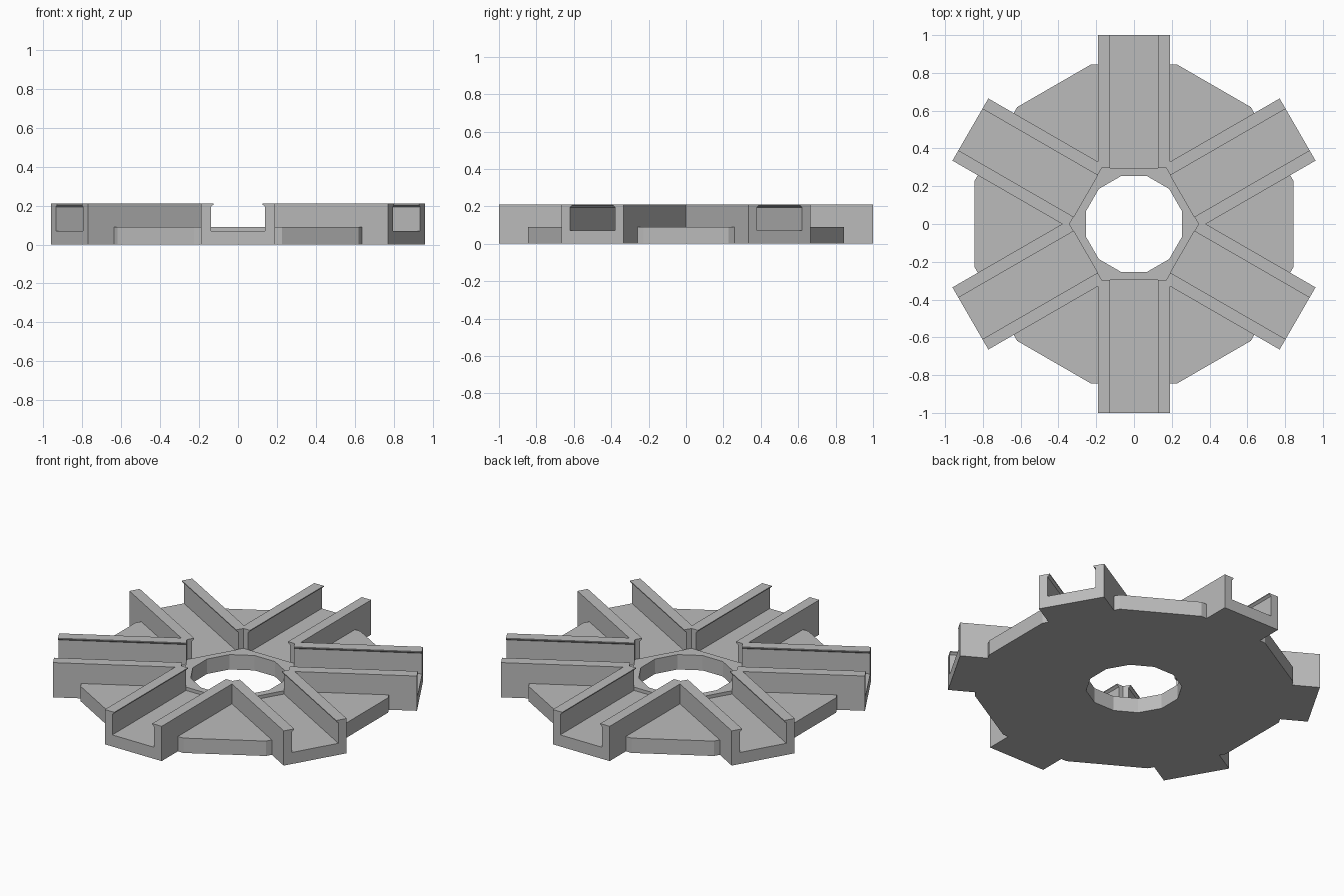
import bpy, bmesh
from math import radians, sin, cos, tan
from mathutils import Matrix, Vector

cube = bpy.data.objects.get("Cube")
if cube:
    bpy.data.objects.remove(cube)

PLATE_R, PLATE_H = 0.875, 0.09
HOLE_R = 0.263
HUB = 0.296            # distance from centre to the flats of the hub hexagon
ARM_W, ARM_END, ARM_H = 0.19, 1.0, 0.21

grey = bpy.data.materials.new("plain grey")
grey.use_nodes = True
colour = (0.5, 0.5, 0.5, 1)
grey.diffuse_color = colour
grey.node_tree.nodes["Principled BSDF"].inputs["Base Color"].default_value = colour


def ring(bm, radius, sides, start):
    angles = [radians(start + 360 * i / sides) for i in range(sides)]
    return [bm.verts.new((radius * cos(a), radius * sin(a), 0)) for a in angles]


def extrude(bm, offset):
    made = bmesh.ops.extrude_face_region(bm, geom=bm.faces[:])["geom"]
    verts = [v for v in made if isinstance(v, bmesh.types.BMVert)]
    bmesh.ops.translate(bm, verts=verts, vec=offset)


def trim(bm, point, normal):
    geom = bm.verts[:] + bm.edges[:] + bm.faces[:]
    bmesh.ops.bisect_plane(bm, geom=geom, plane_co=point, plane_no=normal, clear_outer=True)


def repeat_six(bm):
    source = bm.verts[:] + bm.edges[:] + bm.faces[:]
    for i in range(1, 6):
        copy = bmesh.ops.duplicate(bm, geom=source)["geom"]
        verts = [v for v in copy if isinstance(v, bmesh.types.BMVert)]
        bmesh.ops.rotate(bm, verts=verts, cent=(0, 0, 0),
                         matrix=Matrix.Rotation(radians(60 * i), 3, "Z"))


def finish(name, bm):
    bmesh.ops.remove_doubles(bm, verts=bm.verts[:], dist=0.0005)
    mesh = bpy.data.meshes.new(name)
    bm.to_mesh(mesh)
    bm.free()
    mesh.materials.append(grey)
    bpy.context.collection.objects.link(bpy.data.objects.new(name, mesh))


# Six lipped channels, mitred where neighbouring walls meet
bm = bmesh.new()
half = [(ARM_W, 0), (ARM_W, ARM_H), (0.127, ARM_H), (0.127, 0.204), (0.14, 0.194), (0.14, 0.07)]
profile = half + [(-x, z) for x, z in reversed(half)]
bm.faces.new([bm.verts.new((x, HUB, z)) for x, z in profile])
extrude(bm, (0, ARM_END - HUB, 0))
bmesh.ops.recalc_face_normals(bm, faces=bm.faces[:])
for side in (1, -1):
    trim(bm, (0, 0, 0), (side * cos(radians(30)), -sin(radians(30)), 0))
repeat_six(bm)
finish("channel_arms", bm)

# Base plate sectors between the arms
bm = bmesh.new()
bm.faces.new(ring(bm, PLATE_R, 12, 15))
extrude(bm, (0, 0, PLATE_H))
bmesh.ops.recalc_face_normals(bm, faces=bm.faces[:])
for angle, side in ((0, -1), (-60, 1)):
    normal = Matrix.Rotation(radians(angle), 3, "Z") @ Vector((side, 0, 0))
    trim(bm, normal * -ARM_W, normal)
repeat_six(bm)
finish("base_plate", bm)

# Hexagonal hub with a twelve-sided hole
bm = bmesh.new()
edges = []
for radius, sides, start in ((HUB / cos(radians(30)), 6, 0), (HOLE_R, 12, 15)):
    loop = ring(bm, radius, sides, start)
    edges += [bm.edges.new((loop[i - 1], loop[i])) for i in range(sides)]
bmesh.ops.triangle_fill(bm, edges=edges, use_beauty=True)
extrude(bm, (0, 0, PLATE_H))
bmesh.ops.recalc_face_normals(bm, faces=bm.faces[:])
finish("hub_ring", bm)
